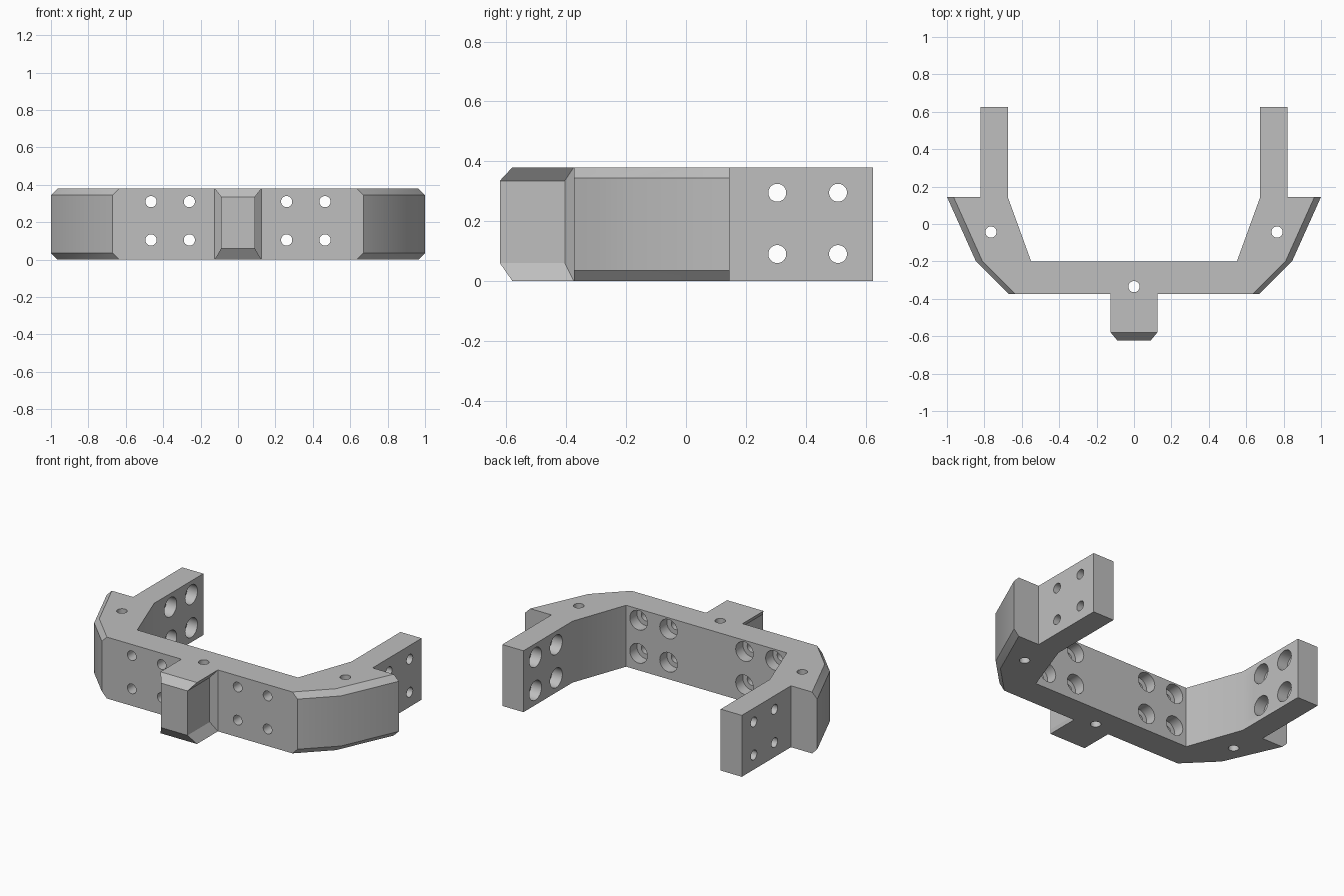
import bpy
import bmesh
import math
from mathutils import Matrix, Vector

cube = bpy.data.objects.get("Cube")
if cube:
    bpy.data.objects.remove(cube, do_unlink=True)

grey = bpy.data.materials.new("plain grey")
grey.use_nodes = True
GREY = (0.52, 0.52, 0.52, 1)
grey.diffuse_color = GREY
grey.node_tree.nodes["Principled BSDF"].inputs["Base Color"].default_value = GREY

HEIGHT = 0.38


def add_object(name, bm):
    mesh = bpy.data.meshes.new(name)
    bm.to_mesh(mesh)
    bm.free()
    mesh.materials.append(grey)
    obj = bpy.data.objects.new(name, mesh)
    bpy.context.collection.objects.link(obj)
    return obj


def loft(name, layers):
    """Stack mirrored half outlines, given as (z, points), into a closed solid."""
    bm = bmesh.new()
    rings = []
    for z, half in layers:
        outline = half + [(-x, y) for x, y in reversed(half)]
        rings.append([bm.verts.new((x, y, z)) for x, y in outline])
    for low, high in zip(rings, rings[1:]):
        for i in range(len(low)):
            j = (i + 1) % len(low)
            bm.faces.new((low[i], low[j], high[j], high[i]))
    bm.faces.new(rings[0][::-1])
    bm.faces.new(rings[-1])
    bmesh.ops.remove_doubles(bm, verts=bm.verts, dist=0.0001)
    bmesh.ops.recalc_face_normals(bm, faces=bm.faces)
    return add_object(name, bm)


def cylinder(bm, start, end, radius):
    start, end = Vector(start), Vector(end)
    axis = end - start
    turn = axis.to_track_quat('Z', 'Y').to_matrix().to_4x4()
    bmesh.ops.create_cone(bm, cap_ends=True, segments=32, radius1=radius,
                          radius2=radius, depth=axis.length,
                          matrix=Matrix.Translation((start + end) / 2) @ turn)


def combine(target, tool, operation):
    mod = target.modifiers.new(operation.lower(), 'BOOLEAN')
    mod.operation = operation
    mod.solver = 'EXACT'
    mod.object = tool
    bpy.context.view_layer.objects.active = target
    bpy.ops.object.modifier_apply(modifier=mod.name)
    bpy.data.objects.remove(tool, do_unlink=True)


# U-shaped frame with chamfered outer edges
def frame_outline(inset):
    return [(0.67 - inset, -0.375), (0.845 - inset, -0.2), (1 - inset, 0.145),
            (0.82, 0.145), (0.82, 0.625), (0.675, 0.625),
            (0.675, 0.145), (0.55, -0.2)]


CHAMFER = 0.035
frame = loft("bracket_frame", [(0, frame_outline(CHAMFER)),
                               (CHAMFER, frame_outline(0)),
                               (HEIGHT - CHAMFER, frame_outline(0)),
                               (HEIGHT, frame_outline(CHAMFER))])

# Front lug with hollowed sides and bevelled nose
wide = [(0.125, -0.58), (0.125, -0.375), (0.125, -0.375), (0.125, -0.3)]
narrow = [(0.09, -0.622), (0.09, -0.405), (0.125, -0.375), (0.125, -0.3)]
lug = loft("front_lug", [(0, wide), (0.06, narrow), (0.335, narrow), (HEIGHT, wide)])
combine(frame, lug, 'UNION')

# Screw holes and their counterbores on the inner faces
bores, holes = bmesh.new(), bmesh.new()
HOLE, BORE, DEPTH = 0.03, 0.06, 0.07
for side in (-1, 1):
    for x in (0.26 * side, 0.465 * side):
        for z in (0.105, 0.31):
            cylinder(holes, (x, -0.5, z), (x, -0.1, z), HOLE)
            cylinder(bores, (x, -0.2 - DEPTH, z), (x, -0.15, z), BORE)
    for y in (0.305, 0.508):
        for z in (0.09, 0.295):
            cylinder(holes, (0.6 * side, y, z), (0.9 * side, y, z), HOLE)
            cylinder(bores, (0.63 * side, y, z), ((0.675 + DEPTH) * side, y, z), BORE)

# Vertical holes
for x, y in ((-0.765, -0.043), (0, -0.335), (0.765, -0.043)):
    cylinder(holes, (x, y, -0.1), (x, y, HEIGHT + 0.1), HOLE)

combine(frame, add_object("bore_cutter", bores), 'DIFFERENCE')
combine(frame, add_object("hole_cutter", holes), 'DIFFERENCE')

# Smooth shading with sharp edges
bpy.ops.object.select_all(action='DESELECT')
frame.select_set(True)
bpy.context.view_layer.objects.active = frame
bpy.ops.object.shade_smooth_by_angle(angle=math.radians(30))
